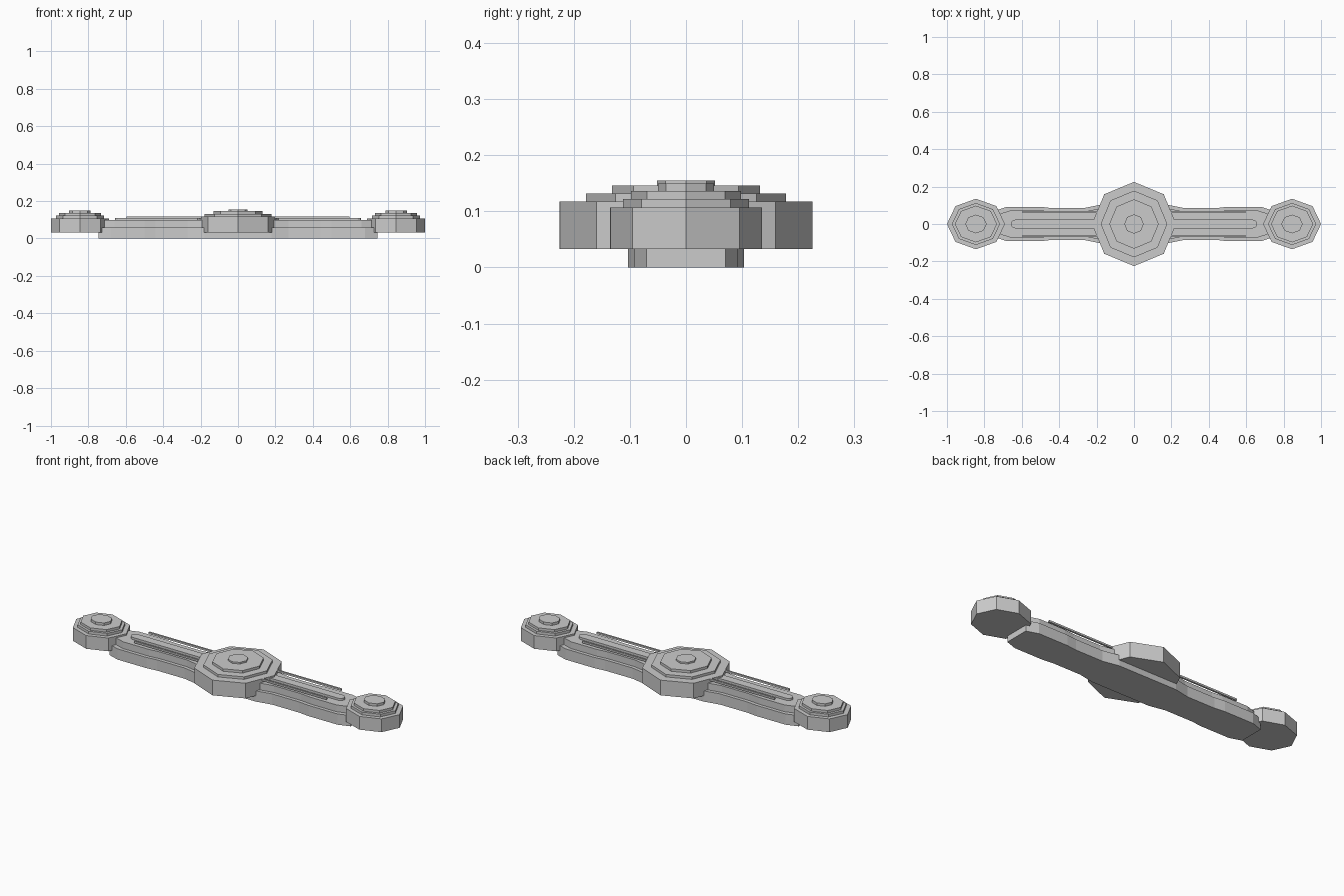
import bpy, bmesh, math

if "Cube" in bpy.data.objects:
    bpy.data.objects.remove(bpy.data.objects["Cube"])


def prism(name, pts, z0, z1):
    """Extrude a flat outline between two heights."""
    bm = bmesh.new()
    face = bm.faces.new([bm.verts.new((x, y, z0)) for x, y in pts])
    top = bmesh.ops.extrude_face_region(bm, geom=[face])["geom"]
    for v in top:
        if isinstance(v, bmesh.types.BMVert):
            v.co.z = z1
    bmesh.ops.recalc_face_normals(bm, faces=bm.faces)
    mesh = bpy.data.meshes.new(name)
    bm.to_mesh(mesh)
    bm.free()
    ob = bpy.data.objects.new(name, mesh)
    bpy.context.collection.objects.link(ob)
    return ob


def octagon(cx, rx, ry):
    return [(cx + rx * math.cos(i * math.pi / 4), ry * math.sin(i * math.pi / 4))
            for i in range(8)]


def mirrored(quarter):
    """Complete a quarter outline (listed from the tip inward) in x and y."""
    half = quarter + [(-x, y) for x, y in reversed(quarter)]
    return half + [(x, -y) for x, y in reversed(half)]


# Bar: wide base and narrower upper layer, both waisted between the bosses
prism("bar_base", mirrored([(0.746, 0.07), (0.68, 0.092), (0.5, 0.092),
                            (0.44, 0.085), (0.27, 0.085), (0.18, 0.103)]), 0, 0.06)
prism("bar_upper", mirrored([(0.715, 0.055), (0.66, 0.073), (0.5, 0.073),
                             (0.44, 0.066), (0.27, 0.066), (0.18, 0.083)]), 0.06, 0.098)

# Rounded centre ridge
ridge = [(0.635 + 0.023 * math.cos(a), 0.023 * math.sin(a))
         for a in [math.radians(d) for d in (15, 45, 70, 90)]]
prism("centre_ridge", mirrored(ridge), 0.098, 0.11)

# Thin rails along both edges
for side, y in (("front", -0.065), ("back", 0.065)):
    prism(side + "_rail", [(-0.595, y - 0.005), (0.595, y - 0.005),
                           (0.595, y + 0.005), (-0.595, y + 0.005)], 0.108, 0.118)

# Stepped centre boss
z = 0.033
for i, (r, top) in enumerate([(0.225, 0.118), (0.178, 0.132), (0.132, 0.146), (0.052, 0.155)]):
    prism(f"centre_boss_tier_{i + 1}", octagon(0, r, r), z, top)
    z = top

# Stepped end bosses
for side, cx in (("left", -0.845), ("right", 0.845)):
    z = 0.033
    for i, (ry, top) in enumerate([(0.135, 0.107), (0.112, 0.122), (0.098, 0.136), (0.05, 0.15)]):
        prism(f"{side}_boss_tier_{i + 1}", octagon(cx, ry * 1.148, ry), z, top)
        z = top
